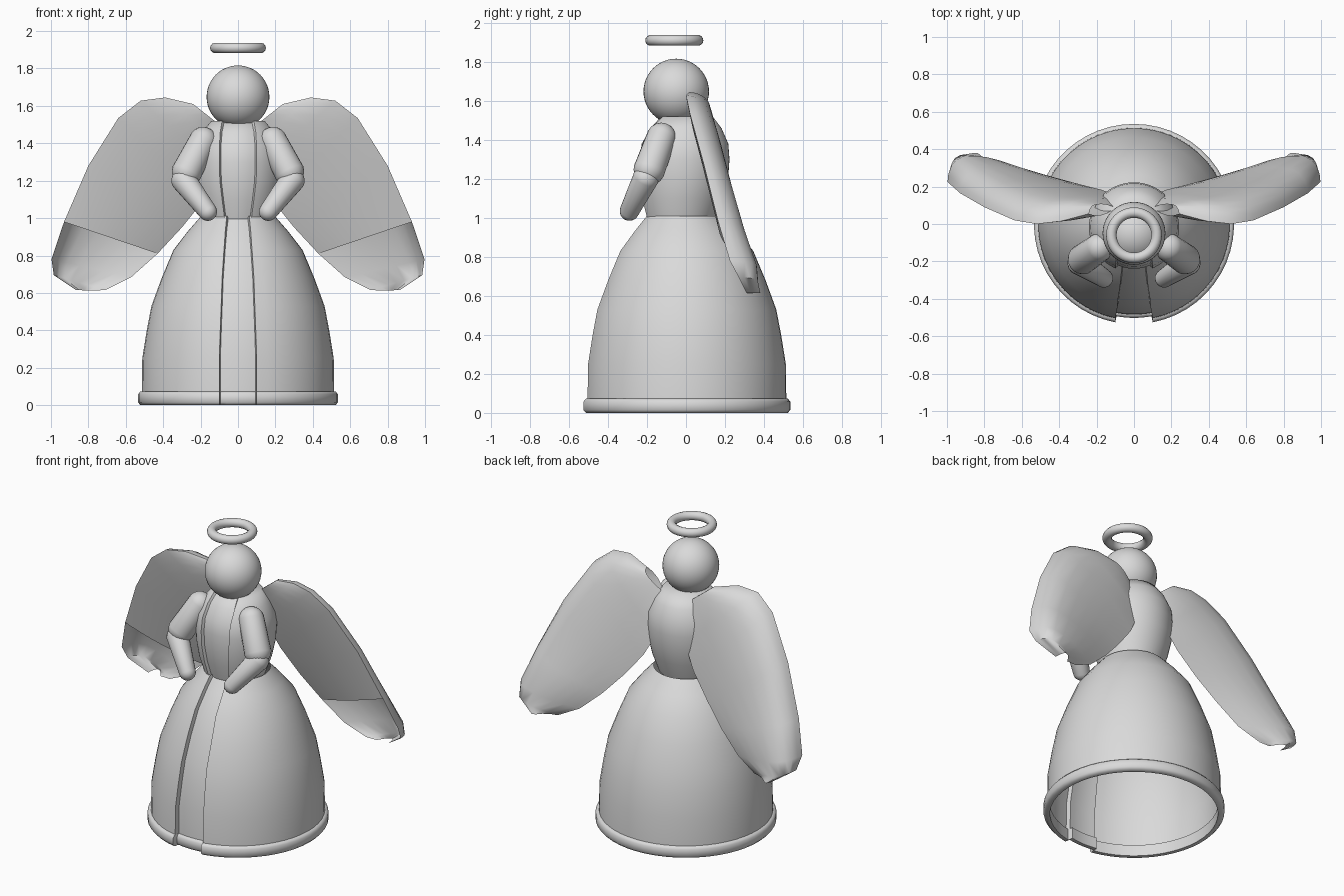
import bpy
import bmesh
import math
from mathutils import Vector

old = bpy.data.objects.get("Cube")
if old:
    bpy.data.objects.remove(old, do_unlink=True)

# One plain colour for the whole figure
grey = bpy.data.materials.new("plain_grey")
grey.use_nodes = True
grey.diffuse_color = (0.7, 0.7, 0.7, 1)
grey.node_tree.nodes["Principled BSDF"].inputs["Base Color"].default_value = (0.7, 0.7, 0.7, 1)


def finish(name, bm):
    bmesh.ops.recalc_face_normals(bm, faces=bm.faces)
    mesh = bpy.data.meshes.new(name)
    bm.to_mesh(mesh)
    bm.free()
    obj = bpy.data.objects.new(name, mesh)
    bpy.context.collection.objects.link(obj)
    mesh.materials.append(grey)
    bpy.ops.object.select_all(action="DESELECT")
    obj.select_set(True)
    bpy.context.view_layer.objects.active = obj
    bpy.ops.object.shade_smooth_by_angle(angle=math.radians(55))


def loft(bm, rings, wrap=True, closed=False, caps=False):
    rows = [[bm.verts.new(p) for p in ring] for ring in rings]
    pairs = list(zip(rows, rows[1:]))
    if closed:
        pairs.append((rows[-1], rows[0]))
    for a, b in pairs:
        for i in range(len(a) if wrap else len(a) - 1):
            j = (i + 1) % len(a)
            bm.faces.new((a[i], a[j], b[j], b[i]))
    if caps:
        bm.faces.new(rows[0])
        bm.faces.new(rows[-1])


def robe_ring(z, r, half_width, depth, cy, panel=6, sides=48):
    """Circle whose front strip is set back to form the open robe."""
    edge = math.asin(half_width / r)
    spots = [(edge * (2 * i / panel - 1), r - depth) for i in range(panel + 1)]
    sweep = 2 * (math.pi - edge)
    spots += [(edge + sweep * i / sides, r) for i in range(sides + 1)]
    return [(d * math.sin(a), cy - d * math.cos(a), z) for a, d in spots]


def robe(name, profile, depth, **options):
    bm = bmesh.new()
    loft(bm, [robe_ring(z, r, w, depth, cy) for z, r, w, cy in profile], **options)
    finish(name, bm)


# Skirt, hem band and bodice: height, radius, half width of opening, centre y
robe("skirt", [(0.03, 0.515, 0.1, 0), (0.25, 0.512, 0.1, 0), (0.4, 0.488, 0.095, 0),
               (0.53, 0.463, 0.09, 0), (0.68, 0.408, 0.085, 0), (0.83, 0.345, 0.075, 0),
               (0.93, 0.268, 0.068, -0.005), (1.01, 0.198, 0.06, -0.012)], 0.03)
robe("hem_band", [(z, r, 0.1, 0) for z, r in
                  ((0, 0.497), (0, 0.522), (0.015, 0.535), (0.058, 0.535),
                   (0.073, 0.522), (0.073, 0.497))], 0.033, closed=True)
robe("bodice", [(0.985, 0.18, 0.07, -0.03), (1.1, 0.217, 0.085, -0.025),
                (1.2, 0.236, 0.097, -0.02), (1.3, 0.241, 0.1, -0.018),
                (1.38, 0.232, 0.1, -0.015), (1.46, 0.192, 0.095, -0.01),
                (1.52, 0.142, 0.085, -0.005)], 0.02, caps=True)

# Head
bm = bmesh.new()
bmesh.ops.create_uvsphere(bm, u_segments=40, v_segments=24, radius=0.168)
bmesh.ops.translate(bm, verts=bm.verts, vec=(0, -0.05, 1.648))
finish("head", bm)

# Halo
bm = bmesh.new()
steps = 40
loft(bm, [[((0.121 + 0.028 * math.cos(b)) * math.cos(a),
            -0.06 + (0.121 + 0.028 * math.cos(b)) * math.sin(a),
            1.91 + 0.028 * math.sin(b))
           for b in (math.tau * k / 14 for k in range(14))]
          for a in (math.tau * i / steps for i in range(steps))], closed=True)
finish("halo", bm)


def limb(name, start, end, r_start, r_end):
    """Tapered capsule; the odd ring count lets the two halves part cleanly."""
    start, end = Vector(start), Vector(end)
    turn = (end - start).to_track_quat("Z", "Y")
    bm = bmesh.new()
    bmesh.ops.create_uvsphere(bm, u_segments=20, v_segments=11, radius=1)
    for v in bm.verts:
        far = v.co.z > 0
        v.co = (end if far else start) + turn @ (v.co * (r_end if far else r_start))
    finish(name, bm)


# Wing rows from shoulder to tip: inner point, outer point, depth of the back
WING = [((0.1, 0.09, 1.5), (0.24, 0.055, 1.61), 0.04),
        ((0.08, 0.125, 1.38), (0.39, 0.015, 1.645), 0.08),
        ((0.1, 0.155, 1.25), (0.52, 0.0, 1.628), 0.095),
        ((0.18, 0.185, 1.1), (0.64, 0.02, 1.535), 0.105),
        ((0.3, 0.215, 0.95), (0.8, 0.09, 1.28), 0.105),
        ((0.43, 0.25, 0.81), (0.93, 0.165, 0.98), 0.115),
        ((0.57, 0.28, 0.685), (0.997, 0.225, 0.78), 0.125),
        ((0.71, 0.31, 0.615), (0.985, 0.27, 0.695), 0.09),
        ((0.78, 0.315, 0.613), (0.865, 0.31, 0.615), 0.07)]
ACROSS = [0, 0.06, 0.2, 0.35, 0.5, 0.65, 0.8, 0.9, 0.96, 0.99, 1]


def back_depth(t):
    """Rises gently from the inner edge, rounds over at the outer edge."""
    if t < 0.8:
        return math.sin(math.pi / 2 * t / 0.8)
    return math.sqrt(max(0, 1 - ((t - 0.8) / 0.2) ** 2))


def wing_row(row, side, is_back):
    inner, outer, depth = Vector(row[0]), Vector(row[1]), row[2]
    points = []
    for t in ACROSS:
        x, y, z = inner.lerp(outer, t)
        y += depth * back_depth(t) if is_back else -0.1 * t * (1 - t)
        points.append((side * x, y, z))
    return points


# Arms and wings on both sides; each wing is hollow and open in front of the tip
for label, side in (("left", 1), ("right", -1)):
    limb(label + "_upper_arm", (side * 0.187, -0.127, 1.412), (side * 0.272, -0.187, 1.25),
         0.076, 0.082)
    limb(label + "_forearm", (side * 0.288, -0.208, 1.2), (side * 0.162, -0.29, 1.035),
         0.068, 0.05)
    bm = bmesh.new()
    loft(bm, [wing_row(row, side, True) for row in WING], wrap=False)
    loft(bm, [wing_row(row, side, False) for row in WING[:6]], wrap=False)
    bmesh.ops.remove_doubles(bm, verts=bm.verts, dist=0.0005)
    finish(label + "_wing", bm)
